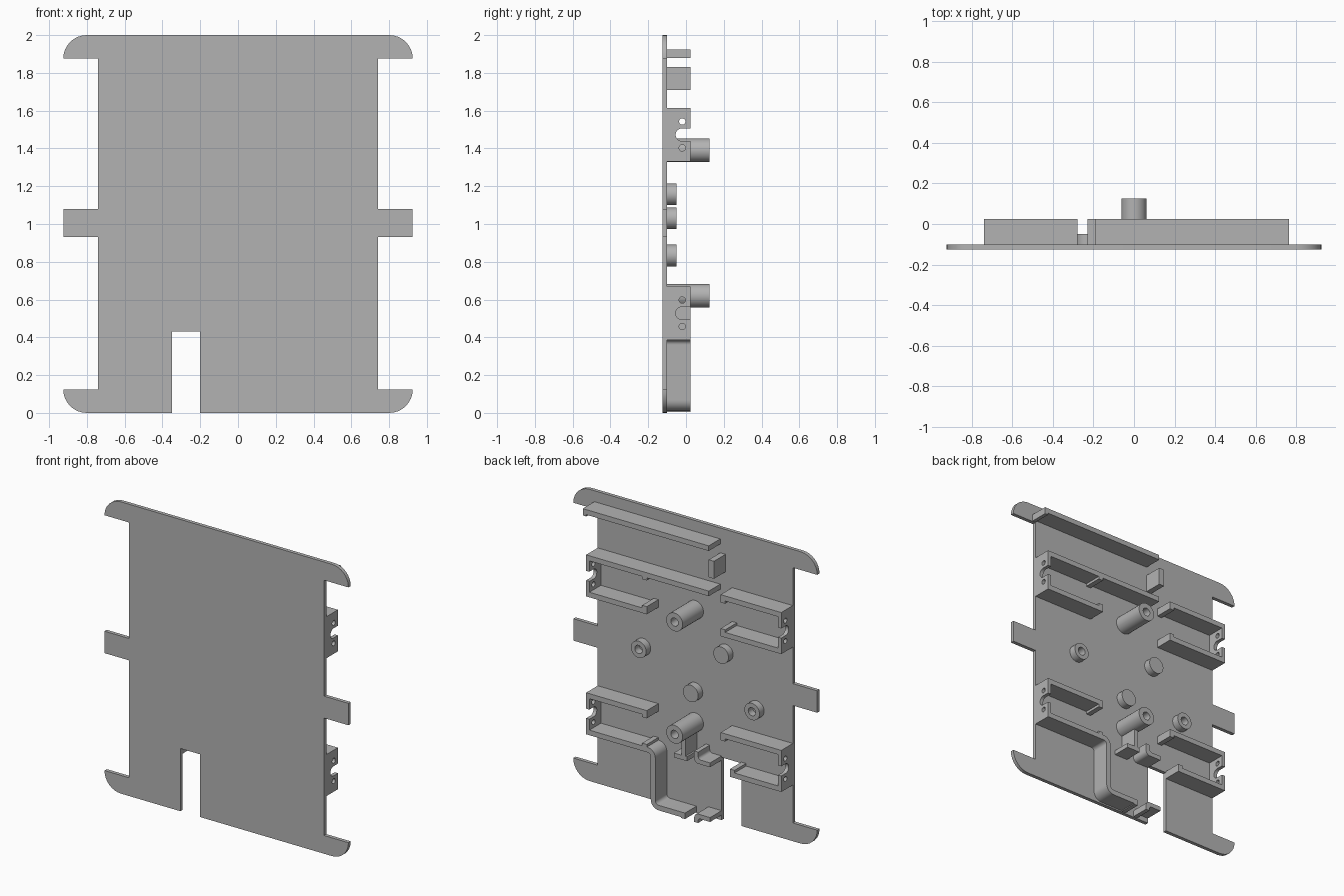
import bpy, bmesh, math
from mathutils import Vector

cube = bpy.data.objects.get("Cube")
if cube:
    bpy.data.objects.remove(cube, do_unlink=True)

grey = bpy.data.materials.new("plain grey")
grey.use_nodes = True
COLOUR = (0.45, 0.45, 0.45, 1)
grey.diffuse_color = COLOUR
grey.node_tree.nodes["Principled BSDF"].inputs["Base Color"].default_value = COLOUR

BACK, RIM = -0.10, 0.025      # rear face of the panel, rear edge of the ribs
WALL = 0.035                  # rib thickness


def rounded(points, steps=8):
    """Outline whose corners given as (u, v, radius) become arcs."""
    out = []
    for i, p in enumerate(points):
        c = Vector(p[:2])
        if len(p) == 2:
            out.append(c)
            continue
        a = (Vector(points[i - 1][:2]) - c).normalized()
        b = (Vector(points[(i + 1) % len(points)][:2]) - c).normalized()
        centre = c + (a + b) * p[2]          # all corners are square
        for k in range(steps + 1):
            t = k / steps * math.pi / 2
            out.append(centre - b * p[2] * math.cos(t) - a * p[2] * math.sin(t))
    return out


def circle(u, v, r, n=28):
    return [Vector((u + r * math.cos(k * math.tau / n), v + r * math.sin(k * math.tau / n)))
            for k in range(n)]


def extrude(name, outlines, lo, hi, axis="y"):
    """Solid from a filled outline; further outlines are holes."""
    curve = bpy.data.curves.new(name, "CURVE")
    curve.dimensions = "2D"
    curve.fill_mode = "BOTH"
    curve.extrude = (hi - lo) / 2
    for line in outlines:
        spline = curve.splines.new("POLY")
        spline.points.add(len(line) - 1)
        for point, p in zip(spline.points, line):
            point.co = (p.x, p.y, 0, 1)
        spline.use_cyclic_u = True
    temp = bpy.data.objects.new(name + "_outline", curve)
    bpy.context.collection.objects.link(temp)
    bpy.context.view_layer.update()
    mesh = bpy.data.meshes.new_from_object(temp.evaluated_get(bpy.context.evaluated_depsgraph_get()))
    bpy.data.objects.remove(temp, do_unlink=True)
    mid = (lo + hi) / 2
    bm = bmesh.new()
    bm.from_mesh(mesh)
    for v in bm.verts:
        u, w, d = v.co
        v.co = (u, d + mid, w) if axis == "y" else (d + mid, u, w)
    bmesh.ops.remove_doubles(bm, verts=bm.verts, dist=1e-5)
    bmesh.ops.recalc_face_normals(bm, faces=bm.faces)
    bm.to_mesh(mesh)
    bm.free()
    mesh.materials.clear()
    mesh.materials.append(grey)
    obj = bpy.data.objects.new(name, mesh)
    bpy.context.collection.objects.link(obj)
    bpy.ops.object.select_all(action="DESELECT")
    obj.select_set(True)
    bpy.context.view_layer.objects.active = obj
    bpy.ops.object.shade_smooth_by_angle(angle=math.radians(30))
    return obj


def rib(name, points):
    return extrude(name, [rounded(points)], BACK, RIM)


def box(name, x0, x1, z0, z1):
    return rib(name, [(x0, z0), (x1, z0), (x1, z1), (x0, z1)])


# Panel with rounded ears, middle tabs and a slot in the lower edge
half = [(0.925, 0, 0.124), (0.925, 0.125), (0.74, 0.125), (0.74, 0.93), (0.925, 0.93)]
right = half + [(0.925, 1.08), (0.74, 1.08), (0.74, 1.875), (0.925, 1.875), (0.925, 2, 0.124)]
left = [(-p[0],) + p[1:] for p in reversed(right)]
slot = [(-0.35, 0), (-0.35, 0.43), (-0.2, 0.43), (-0.2, 0)]
extrude("panel", [rounded(right + left + slot)], -0.125, BACK)


# Four motor brackets: pierced end plate and two lipped rails
def bracket(name, side, z0, z1, top_end, low_end, top_lip=0.28, low_lip=0.28):
    mid = (z0 + z1) / 2
    notch = [(RIM, mid - 0.033), (-0.055, mid - 0.033, 0.032),
             (-0.055, mid + 0.033, 0.032), (RIM, mid + 0.033)]
    plate = rounded([(BACK, z0), (BACK, z1), (RIM, z1)] + notch[::-1] + [(RIM, z0)])
    holes = [circle(-0.02, mid + s * 0.07, 0.017, 16) for s in (-1, 1)]
    extrude(name + "_end_plate", [plate] + holes, *sorted((side * 0.715, side * 0.74)), axis="x")
    for part, z, d, end, lip in (("_top_rail", z1, -1, top_end, top_lip),
                                 ("_low_rail", z0, 1, low_end, low_lip)):
        box(name + part, *sorted((side * 0.74, side * end)), *sorted((z, z + d * WALL)))
        box(name + part + "_lip", *sorted((side * lip, side * (lip + 0.035))),
            *sorted((z, z + d * 0.053)))


bracket("upper_left_bracket", 1, 1.33, 1.615, -0.19, 0.28)
bracket("upper_right_bracket", -1, 1.33, 1.615, 0.28, 0.28)
bracket("lower_left_bracket", 1, 0.385, 0.67, 0.28, 0.28)
bracket("lower_right_bracket", -1, 0.385, 0.67, 0.28, 0.35, low_lip=0.35)

# Upper tray: top rail and end stop
box("tray_top_rail", -0.19, 0.765, 1.89, 1.925)
box("tray_rail_hook", 0.74, 0.765, 1.878, 1.9)
box("tray_end_stop", -0.23, -0.19, 1.71, 1.83)

# Lower holder: wall bending out of the bracket rail and into the bottom rail
rib("holder_wall", [(0.3, 0.385), (0.25, 0.385, 0.025), (0.25, 0.01, 0.06), (-0.01, 0.01),
                    (-0.01, 0.045), (0.215, 0.045, 0.025), (0.215, 0.42, 0.06), (0.3, 0.42)])
box("holder_rail_lip", -0.01, 0.02, 0.004, 0.03)

# Holder clips beside the slot, and the fin under the lower post
rib("upper_clip", [(-0.2, 0.41), (-0.08, 0.41, 0.03), (-0.08, 0.49), (-0.11, 0.49),
                   (-0.11, 0.44, 0.02), (-0.2, 0.44)])
rib("lower_clip", [(-0.2, 0.065), (-0.08, 0.065, 0.03), (-0.08, 0.004), (-0.11, 0.004),
                   (-0.11, 0.035, 0.015), (-0.2, 0.035)])
box("fin_shelf", -0.025, 0.075, 0.405, 0.435)
box("post_fin", -0.012, 0.018, 0.42, 0.575)

# Hollow posts and short bosses
for name, x, z, r, end, hollow in (
        ("upper_post", 0, 1.39, 0.0625, 0.125, True), ("lower_post", 0, 0.62, 0.0625, 0.125, True),
        ("left_boss", 0.395, 1.03, 0.0575, -0.05, True),
        ("right_boss", -0.465, 0.833, 0.0575, -0.05, True),
        ("upper_boss", -0.23, 1.157, 0.0575, -0.05, False),
        ("lower_boss", 0, 0.833, 0.0575, -0.05, False)):
    rings = [circle(x, z, r)] + ([circle(x, z, 0.028)] if hollow else [])
    extrude(name, rings, BACK, end)
